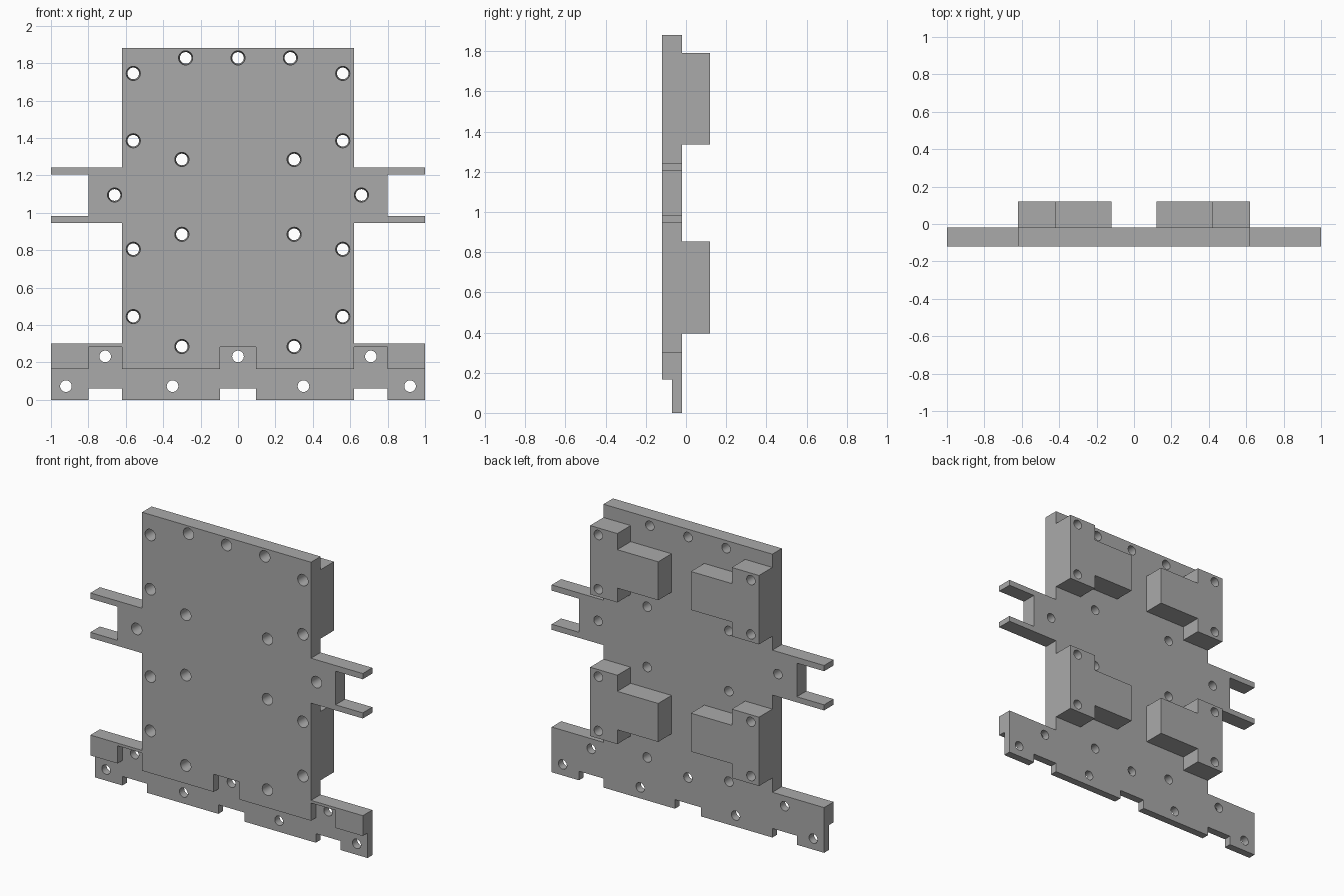
import bpy, bmesh, math

if "Cube" in bpy.data.objects:
    bpy.data.objects.remove(bpy.data.objects["Cube"])

FRONT, STEP, BACK, TOP = -0.12, -0.07, -0.02, 0.12
HOLE = 0.031

grey = bpy.data.materials.new("plain grey")
grey.use_nodes = True
colour = (0.4, 0.4, 0.4, 1)
grey.diffuse_color = colour
grey.node_tree.nodes["Principled BSDF"].inputs["Base Color"].default_value = colour


def make_object(name, bm):
    bmesh.ops.recalc_face_normals(bm, faces=bm.faces)
    mesh = bpy.data.meshes.new(name)
    bm.to_mesh(mesh)
    bm.free()
    mesh.materials.append(grey)
    obj = bpy.data.objects.new(name, mesh)
    bpy.context.collection.objects.link(obj)
    return obj


def extrude_outline(name, points, y0, y1):
    bm = bmesh.new()
    face = bm.faces.new([bm.verts.new((x, y0, z)) for x, z in points])
    new = bmesh.ops.extrude_face_region(bm, geom=[face])["geom"]
    verts = [v for v in new if isinstance(v, bmesh.types.BMVert)]
    bmesh.ops.translate(bm, verts=verts, vec=(0, y1 - y0, 0))
    return make_object(name, bm)


def mirrored(half):
    return half + [(-x, z) for x, z in reversed(half)]


def add_pin(bm, x, z, profile, sides=32):
    rings = []
    for y, r in profile:
        angles = [math.tau * i / sides for i in range(sides)]
        rings.append([bm.verts.new((x + r * math.cos(a), y, z + r * math.sin(a)))
                      for a in angles])
    for a, b in zip(rings, rings[1:]):
        for i in range(sides):
            j = (i + 1) % sides
            bm.faces.new((a[i], a[j], b[j], b[i]))
    bm.faces.new(rings[0])
    bm.faces.new(rings[-1])


def cut(obj, cutter):
    mod = obj.modifiers.new("cut", "BOOLEAN")
    mod.operation = "DIFFERENCE"
    mod.solver = "EXACT"
    mod.object = cutter
    bpy.ops.object.select_all(action="DESELECT")
    bpy.context.view_layer.objects.active = obj
    obj.select_set(True)
    bpy.ops.object.modifier_apply(modifier=mod.name)


# Main plate with forked side arms and a notched foot
plate = extrude_outline("main_plate", mirrored([
    (0.095, 0.06), (0.095, 0), (0.62, 0), (0.62, 0.06), (0.8, 0.06), (0.8, 0),
    (1, 0), (1, 0.3), (0.62, 0.3), (0.62, 0.945), (1, 0.945), (1, 0.982),
    (0.8, 0.982), (0.8, 1.205), (1, 1.205), (1, 1.243), (0.62, 1.243),
    (0.62, 1.88)]), FRONT, BACK)

# Recess that thins the foot from the front
recess = extrude_outline("recess_cutter", mirrored([
    (1.1, -0.1), (1.1, 0.165), (0.8, 0.165), (0.8, 0.282), (0.62, 0.282),
    (0.62, 0.165), (0.095, 0.165), (0.095, 0.282)]), FRONT - 0.1, STEP)

# Holes: tapered through the plate, straight through the foot
tapered = [(FRONT - 0.01, 0.0388), (FRONT, 0.038), (BACK, HOLE), (TOP + 0.1, HOLE)]
straight = [(FRONT - 0.01, HOLE), (TOP + 0.1, HOLE)]
rows = [
    (tapered, 0.56, (0.445, 0.805, 1.385, 1.745)),
    (tapered, 0.30, (0.285, 0.885, 1.285)),
    (tapered, 0.28, (1.828,)),
    (tapered, 0, (1.828,)),
    (tapered, 0.66, (1.095,)),
    (straight, 0.71, (0.232,)),
    (straight, 0, (0.232,)),
    (straight, 0.92, (0.073,)),
    (straight, 0.35, (0.073,)),
]
bm = bmesh.new()
for profile, x, heights in rows:
    for z in heights:
        for sx in sorted({x, -x}):
            add_pin(bm, sx, z, profile)
pins = make_object("hole_cutter", bm)

# Stepped blocks on the back
parts = [plate]
for level, z in (("lower", 0.395), ("upper", 1.335)):
    for side, s in (("left", 1), ("right", -1)):
        outline = [(0.62, 0), (0.62, 0.457), (0.42, 0.457), (0.42, 0.35),
                   (0.12, 0.35), (0.12, 0.095), (0.42, 0.095), (0.42, 0)]
        parts.append(extrude_outline(f"{level}_{side}_block",
                                     [(s * x, z + h) for x, h in outline], BACK, TOP))

cut(plate, recess)
for part in parts:
    cut(part, pins)
    bpy.ops.object.shade_smooth_by_angle(angle=math.radians(30))

for cutter in (recess, pins):
    bpy.data.objects.remove(cutter)
